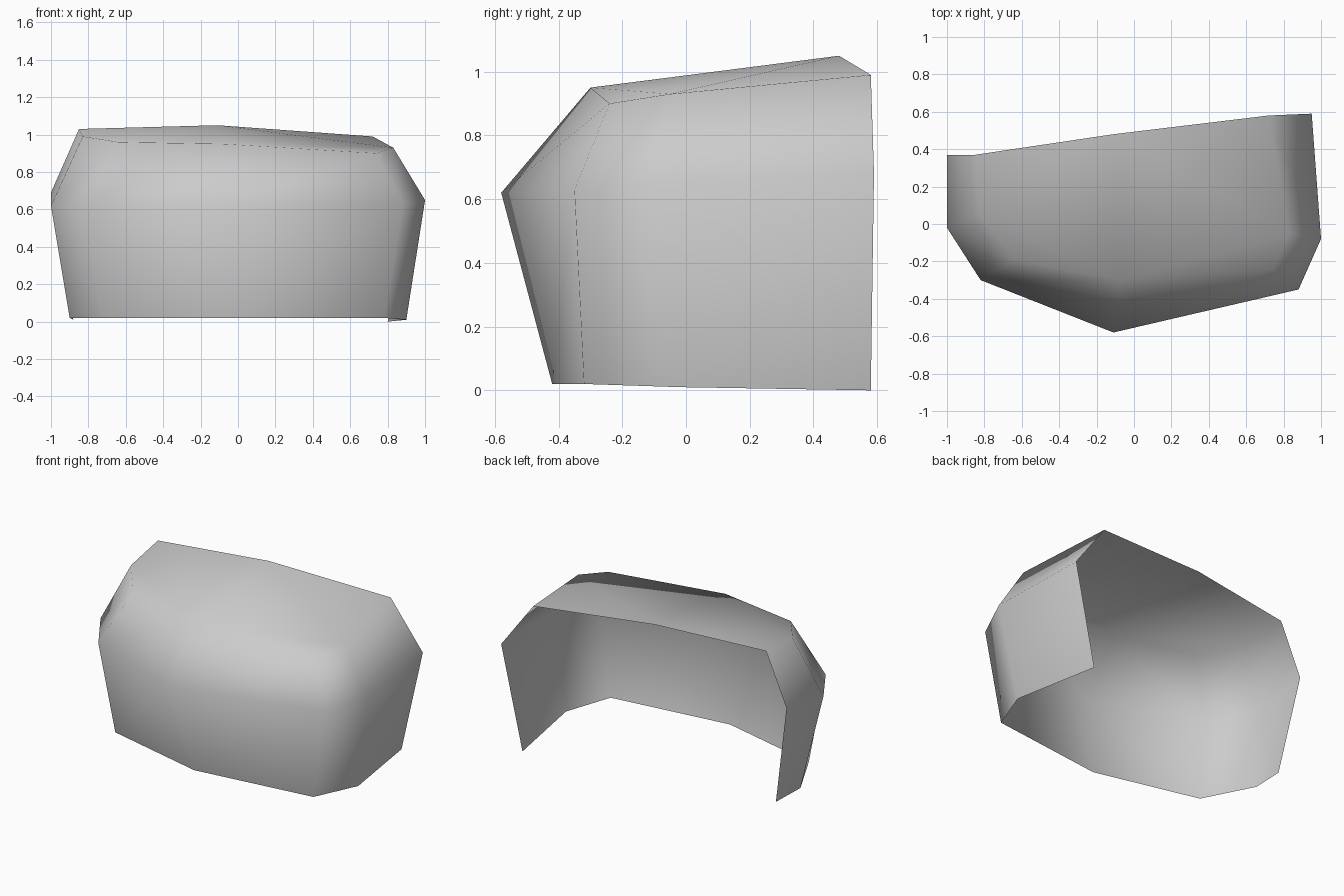
import bpy
import bmesh

default_cube = bpy.data.objects.get("Cube")
if default_cube:
    bpy.data.objects.remove(default_cube, do_unlink=True)


def make_material(name, colour):
    material = bpy.data.materials.new(name)
    material.use_nodes = True
    material.diffuse_color = colour
    shader = material.node_tree.nodes["Principled BSDF"]
    shader.inputs["Base Color"].default_value = colour
    return material


# Wall rings: back edge, round the front, to the other back edge
lower_ring = [(-.88, .31, .01), (-.9, .08, .02), (-.73, -.25, .02), (-.03, -.42, .02),
              (.78, -.32, .02), (.9, -.02, .01), (.8, .58, 0)]
middle_ring = [(-1, .37, .69), (-1, -.02, .62), (-.82, -.3, .61), (-.11, -.58, .62),
               (.88, -.35, .63), (1, -.08, .65), (.95, .59, .68)]
upper_ring = [(-.85, .37, 1.03), (-.83, .06, .99), (-.64, -.19, .96), (-.08, -.3, .95),
              (.74, -.24, .9), (.83, -.05, .93), (.72, .58, .99)]
roof_ridge = (-.11, .48, 1.05)


def build_shell(name, rings, ridge, material):
    mesh = bpy.data.meshes.new(name)
    bm = bmesh.new()
    rows = [[bm.verts.new(point) for point in ring] for ring in rings]

    # Side and front walls
    for below, above in zip(rows, rows[1:]):
        for i in range(len(below) - 1):
            bm.faces.new((below[i], below[i + 1], above[i + 1], above[i]))

    # Faceted roof fanned from the middle of its back edge
    peak = bm.verts.new(ridge)
    back_right, right, front_right, front, front_left, left, back_left = rows[-1]
    roof = [(peak, back_right, right), (peak, right, front), (right, front_right, front),
            (peak, front, left), (front, front_left, left), (peak, left, back_left)]
    for corners in roof:
        bm.faces.new(corners)

    for face in bm.faces:
        face.smooth = True
    bm.to_mesh(mesh)
    bm.free()
    mesh.materials.append(material)
    shell = bpy.data.objects.new(name, mesh)
    bpy.context.collection.objects.link(shell)
    return shell


grey = make_material("plain_grey", (.6, .6, .6, 1))
build_shell("open_shell", [lower_ring, middle_ring, upper_ring], roof_ridge, grey)
